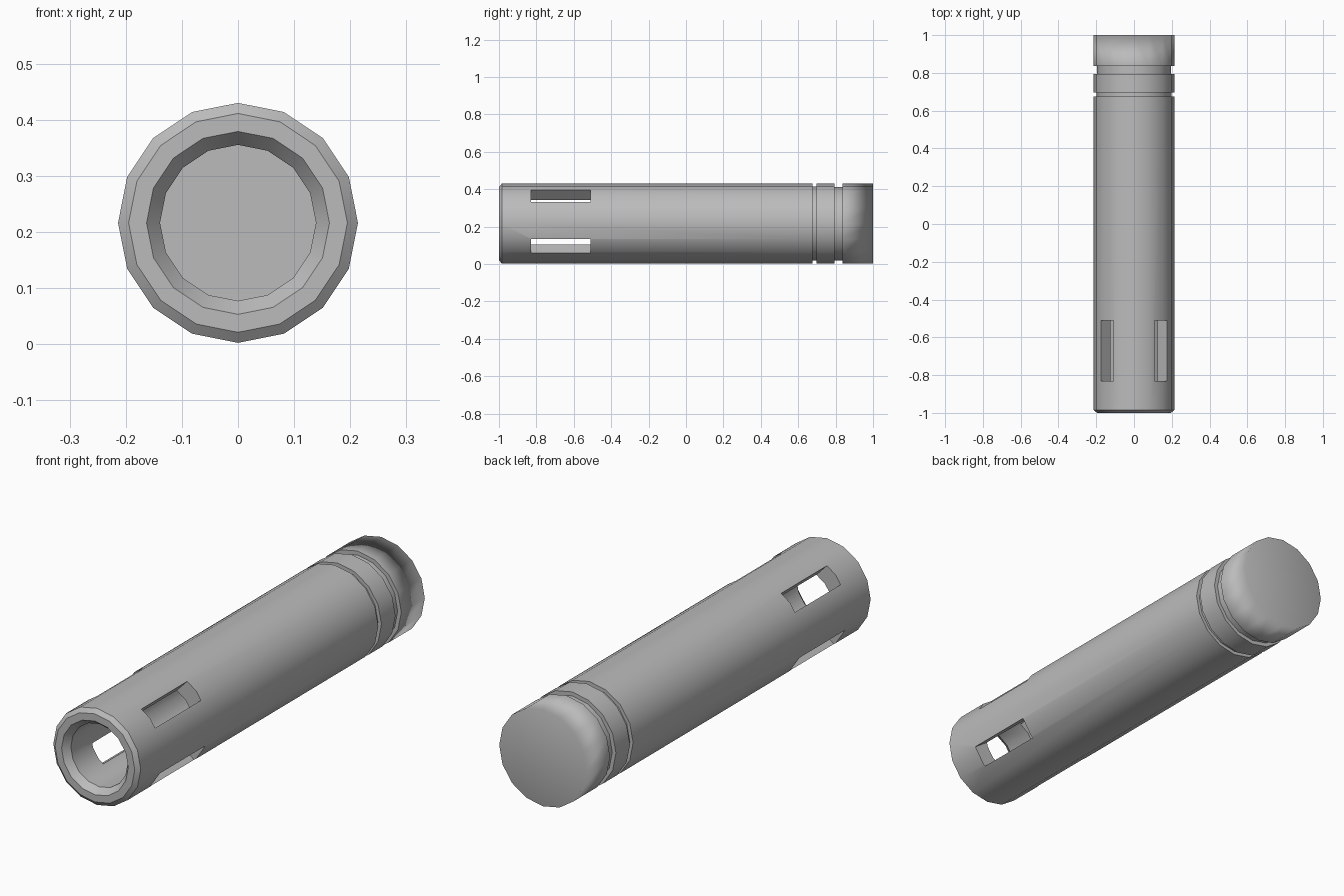
import bpy, bmesh, math
from mathutils import Matrix, Vector

SIDES, AXIS_Z, R = 16, 0.216, 0.2138

if "Cube" in bpy.data.objects:
    bpy.data.objects.remove(bpy.data.objects["Cube"])

metal = bpy.data.materials.new("grey metal")
metal.use_nodes = True
GREY = (0.5, 0.5, 0.5, 1)
metal.diffuse_color = GREY
metal.node_tree.nodes["Principled BSDF"].inputs["Base Color"].default_value = GREY


def finish(name, bm):
    bmesh.ops.recalc_face_normals(bm, faces=bm.faces)
    mesh = bpy.data.meshes.new(name)
    bm.to_mesh(mesh)
    bm.free()
    mesh.materials.append(metal)
    obj = bpy.data.objects.new(name, mesh)
    bpy.context.collection.objects.link(obj)
    return obj


def select(obj):
    bpy.ops.object.select_all(action="DESELECT")
    obj.select_set(True)
    bpy.context.view_layer.objects.active = obj


def lathe(name, profile):
    """Turn (radius, y) points around the long axis and cap both ends."""
    bm = bmesh.new()
    rings = []
    for r, y in profile:
        angles = [math.tau * i / SIDES for i in range(SIDES)]
        rings.append([bm.verts.new((r * math.cos(a), y, AXIS_Z + r * math.sin(a)))
                      for a in angles])
    for a, b in zip(rings, rings[1:]):
        for i in range(SIDES):
            j = (i + 1) % SIDES
            bm.faces.new((a[i], a[j], b[j], b[i]))
    bm.faces.new(rings[0])
    bm.faces.new(rings[-1])
    return finish(name, bm)


# Hollow tube: bore floor, mouth, chamfered rim, outer wall, two grooves
tube = lathe("tube_body", [
    (0.139, 0.6), (0.139, -0.97), (0.163, -1), (0.195, -1), (R, -0.985),
    (R, 0.675), (0.198, 0.675), (0.198, 0.697), (R, 0.697),
    (R, 0.795), (0.196, 0.795), (0.196, 0.836)])

# Four side slots, mirrored left and right
for label, angle in (("upper", 46), ("lower", -35)):
    for side, sign in (("left", 1), ("right", -1)):
        a = math.radians(angle if sign > 0 else 180 - angle)
        bm = bmesh.new()
        bmesh.ops.create_cube(bm, size=1)
        bmesh.ops.scale(bm, vec=(0.18, 0.32, 0.094), verts=bm.verts)
        place = Matrix.Translation(Vector((0, -0.67, AXIS_Z))) @ Matrix.Rotation(-a, 4, "Y")
        bmesh.ops.transform(bm, matrix=place @ Matrix.Translation((0.19, 0, 0)), verts=bm.verts)
        cutter = finish(f"{label}_{side}_slot_cutter", bm)
        cutter.hide_render = True
        cut = tube.modifiers.new(f"{label}_{side}_slot", "BOOLEAN")
        cut.operation, cut.solver, cut.object = "DIFFERENCE", "EXACT", cutter
        select(tube)
        bpy.ops.object.modifier_apply(modifier=cut.name)
        bpy.data.objects.remove(cutter)
select(tube)
bpy.ops.object.shade_smooth_by_angle(angle=math.radians(30))

# Solid end cap, softly shaded into its flat rear face
cap = lathe("end_cap", [(R, 0.836), (R, 1)])
select(cap)
bpy.ops.object.shade_smooth()
for edge in cap.data.edges:
    edge.use_edge_sharp = all(cap.data.vertices[v].co.y < 0.9 for v in edge.vertices)
soft = cap.modifiers.new("soft_rear_edge", "WEIGHTED_NORMAL")
soft.keep_sharp = True
